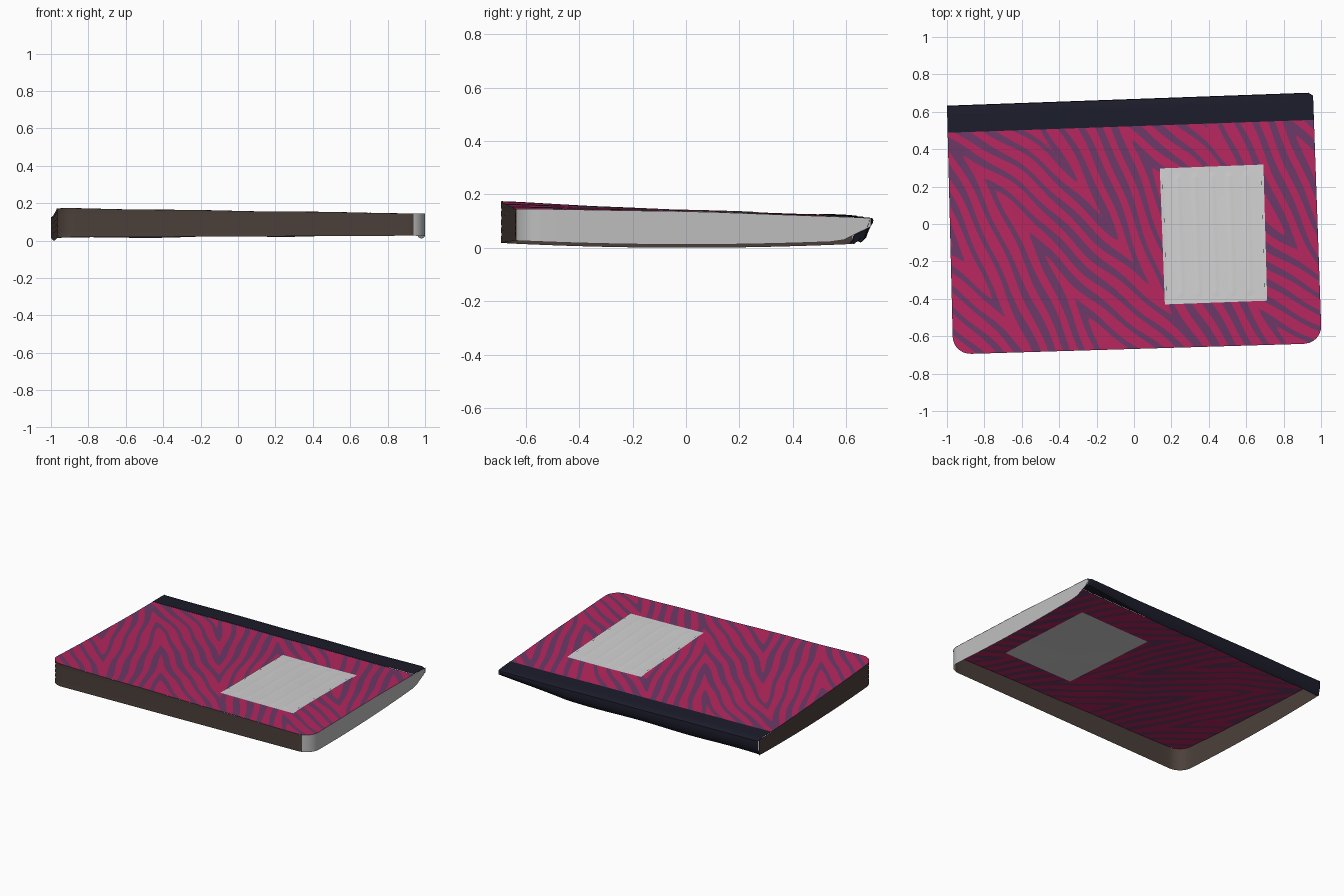
import bpy, bmesh, math
from mathutils import Vector

if "Cube" in bpy.data.objects:
    bpy.data.objects.remove(bpy.data.objects["Cube"])

def mat(name, r, g, b):
    m = bpy.data.materials.new(name)
    m.diffuse_color = (r, g, b, 1)
    m.use_nodes = True
    m.node_tree.nodes["Principled BSDF"].inputs["Base Color"].default_value = m.diffuse_color
    return m

PINK = mat("crimson", .47, .020, .112)
PURPLE = mat("purple", .15, .04, .135)
TAPE = mat("navy_black", .011, .012, .023)
LABEL = mat("label_grey", .64, .64, .64)
WHITE = mat("page_white", .52, .52, .52)
BROWN = mat("page_brown", .072, .051, .042)

# Slightly skewed book outline
FL, FR, BR, BL = (-.967, -.697), (1.004, -.638), (.957, .70), (-1.0, .63)
W, H, R, HINGE = 1.96, 1.33, .095, .893

def clamp(t):
    return min(max(t, 0), 1)

def lerp2(c, u, v):
    return tuple((c[0][i] * (1 - u) + c[1][i] * u) * (1 - v) +
                 (c[3][i] * (1 - u) + c[2][i] * u) * v for i in (0, 1))

def plan(u, v):
    return lerp2((FL, FR, BR, BL), u, v)

def z_top(x, y):
    u, v = (x + 1) / 2, (y + .7) / 1.4
    z = (.175 * (1 - u) + .146 * u) * (1 - v) + (.12 * (1 - u) + .110 * u) * v
    bow = .012 * math.sin(math.pi * clamp(v)) * (1.2 * u - .5)
    return z + bow + .0012 * math.sin(9 * x + 4 * y) * math.sin(7 * y)

def z_bot(x, y):
    # lower rim, lifting towards the back right corner
    lift = .05 * clamp((y - .58) / .11) * clamp((x - .45) / .48)
    return .018 * (y / .7) ** 2 + .012 * (x + 1) / 2 + lift

def corner_inset(v):
    d = v * H
    return (R - math.sqrt(R * R - (R - d) ** 2)) / W if d < R else 0

def stripe(x, y):
    # chevron zebra pattern along a falling diagonal
    a = math.radians(-48)
    t = x * math.cos(a) + y * math.sin(a)
    s = -x * math.sin(a) + y * math.cos(a)
    q = (s + .12 + .06 * math.sin(2.3 * t)) / .74
    tri = .74 * abs(q - math.floor(q + .5))
    ph = tri + .22 * t + .012 * math.sin(6 * t + 4 * s) + .006 * math.sin(14 * x - 9 * y)
    return math.sin(2 * math.pi * ph / .082) + .2 + .3 * math.sin(7 * t + 3 * s)

def finish(name, bm, mats):
    me = bpy.data.meshes.new(name)
    bm.to_mesh(me)
    bm.free()
    for m in mats:
        me.materials.append(m)
    ob = bpy.data.objects.new(name, me)
    bpy.context.collection.objects.link(ob)
    bpy.ops.object.select_all(action='DESELECT')
    ob.select_set(True)
    bpy.context.view_layer.objects.active = ob
    bpy.ops.object.shade_smooth_by_angle(angle=math.radians(35))
    return ob

# Front cover: grid whose triangles are cut along the stripe outlines
bm = bmesh.new()
nu, nv = 150, 96
pts = []
for j in range(nv + 1):
    v = HINGE * (j / nv) ** 1.2
    k = corner_inset(v)
    row = []
    for i in range(nu + 1):
        x, y = plan(k + (1 - 2 * k) * i / nu, v)
        row.append((Vector((x, y, z_top(x, y))), stripe(x, y)))
    pts.append(row)
for j in range(nv):
    for i in range(nu):
        a, b, c, d = pts[j][i], pts[j][i + 1], pts[j + 1][i + 1], pts[j + 1][i]
        for tr in ((a, b, c), (a, c, d)):
            for idx, sg in ((0, 1), (1, -1)):
                poly = []
                for n in range(3):
                    (p, f), (q, g) = tr[n], tr[(n + 1) % 3]
                    if f * sg >= 0:
                        poly.append(p)
                    if f * g < 0:
                        poly.append(p.lerp(q, f / (f - g)))
                if len(poly) > 2:
                    bm.faces.new([bm.verts.new(p) for p in poly]).material_index = idx
bmesh.ops.remove_doubles(bm, verts=bm.verts, dist=.0001)
finish("front_cover", bm, (PINK, PURPLE))

# Page edges: open wall on three sides, white on the right-hand end
bm = bmesh.new()
loop = [(0, .995 + (.08 - .995) * i / 18) for i in range(18)]
arc = [math.pi / 2 * i / 10 for i in range(11)]
loop += [(R * (1 - math.cos(a)) / W, R * (1 - math.sin(a)) / H) for a in arc]
loop += [(.08 + .84 * i / 20, 0) for i in range(21)]
loop += [(1 - R * (1 - math.cos(a)) / W, R * (1 - math.sin(a)) / H) for a in arc[::-1]]
loop += [(1, .08 + (.995 - .08) * i / 24) for i in range(1, 25)]
rings, rows = [], 10
for k in range(rows + 1):
    ring = []
    for u, v in loop:
        # faint sheet ridges, stronger on the left
        ins = .0004 if k in (0, rows) or k % 2 else .0004 + .0012 * (1 - u)
        x, y = plan(.5 + (u - .5) * (1 - 2 * ins), ins * 1.4 + v * (1 - ins * 1.4))
        lo, hi = z_bot(x, y), z_top(x, y) - .0005
        ring.append(bm.verts.new((x, y, lo + (hi - lo) * k / rows)))
    rings.append(ring)
for a, b in zip(rings, rings[1:]):
    for i in range(len(loop) - 1):
        f = bm.faces.new((a[i], a[i + 1], b[i + 1], b[i]))
        f.normal_update()
        f.material_index = 1 if f.normal.x > .4 else 0
finish("page_edges", bm, (BROWN, WHITE))

# Spine tape: strip swept along the back, open underneath
bm = bmesh.new()
section = [(HINGE, 1), (.93, 1), (.965, 1), (.99, .985), (1, .92), (1.002, .7), (1, .4), (.995, .15), (.985, 0)]
rings, steps = [], 80
for i in range(steps + 1):
    u = i / steps
    trim = .012 if i == steps else 0
    ring = []
    for v, h in section:
        x, y = plan(u, v - (trim if v > .98 else 0))
        lo, hi = z_bot(x, y), z_top(x, y) + .0015
        lo += .003 * math.sin(17 * u)
        ring.append(bm.verts.new((x, y, lo + (hi - lo) * h)))
    rings.append(ring)
for a, b in zip(rings, rings[1:]):
    for i in range(len(section) - 1):
        bm.faces.new((a[i], b[i], b[i + 1], a[i + 1]))
finish("spine_tape", bm, (TAPE,))

def patch(name, corners, lift, m, n, emboss=0):
    # thin sheet following the cover, with soft embossed rules
    bm = bmesh.new()
    grid = []
    for j in range(n + 1):
        row = []
        for i in range(n + 1):
            u, v = i / n, j / n
            x, y = lerp2(corners, u, v)
            bump = emboss * max(0, math.cos(2 * math.pi * 6 * u)) ** 3 * (.06 < v < .94)
            row.append(bm.verts.new((x, y, z_top(x, y) + lift + bump)))
        grid.append(row)
    for j in range(n):
        for i in range(n):
            f = [grid[j][i], grid[j][i + 1], grid[j + 1][i + 1], grid[j + 1][i]]
            bm.faces.new(f if lift > 0 else f[::-1])
    return finish(name, bm, (m,))

# Label on the cover, its reverse inside, and dark border ticks
label = ((.165, -.43), (.712, -.41), (.692, .318), (.138, .297))
patch("label", label, .002, LABEL, 60, .002)
patch("label_reverse", label, -.002, LABEL, 20)
for k in range(8):
    u, v = (.02, .972)[k % 2], .1 + .25 * (k // 2)
    q = [lerp2(label, u + du, v + dv) for du, dv in ((0, 0), (.006, 0), (.006, .03), (0, .03))]
    patch(f"label_tick_{k}", q, .0045, TAPE, 1)
